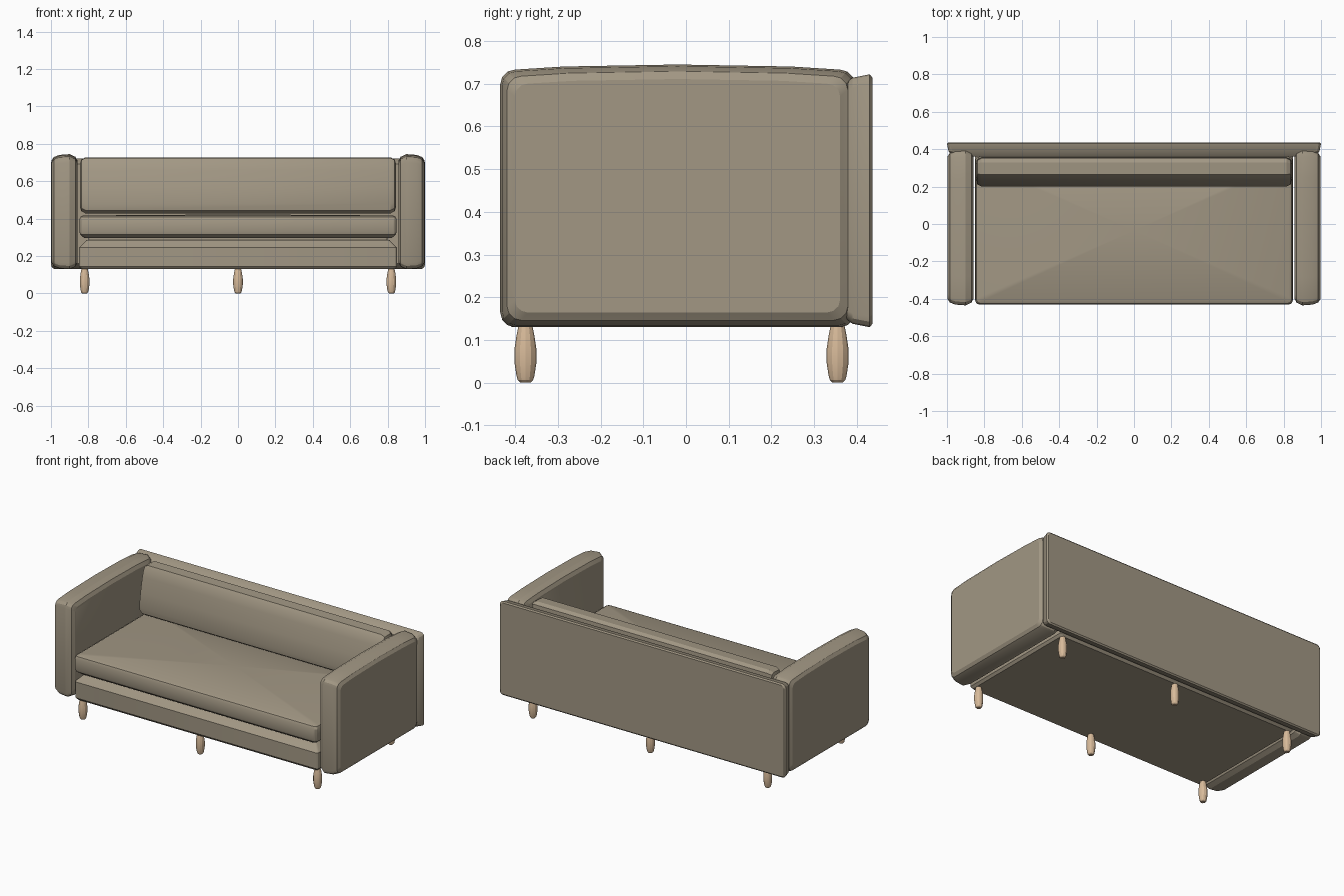
import bpy, bmesh, math
from mathutils import Vector

if "Cube" in bpy.data.objects:
    bpy.data.objects.remove(bpy.data.objects["Cube"])


def material(name, rgb):
    m = bpy.data.materials.new(name)
    m.diffuse_color = (*rgb, 1)
    m.use_nodes = True
    m.node_tree.nodes["Principled BSDF"].inputs["Base Color"].default_value = m.diffuse_color
    return m


FABRIC = material("taupe fabric", (0.36, 0.31, 0.23))
WOOD = material("pale wood", (0.68, 0.49, 0.32))


def finish(name, bm, mat, angle=25):
    bmesh.ops.recalc_face_normals(bm, faces=bm.faces[:])
    me = bpy.data.meshes.new(name)
    bm.to_mesh(me)
    bm.free()
    me.materials.append(mat)
    ob = bpy.data.objects.new(name, me)
    bpy.context.collection.objects.link(ob)
    bpy.ops.object.select_all(action='DESELECT')
    ob.select_set(True)
    bpy.context.view_layer.objects.active = ob
    bpy.ops.object.shade_smooth_by_angle(angle=math.radians(angle))
    return ob


def rounded(u0, u1, v0, v1, r, crown=0.0):
    """Rectangle outline with softened corners and an optional crowned top edge."""
    pts = []
    for cu, cv, start in ((u1 - r, v1 - r, 0), (u0 + r, v1 - r, 90),
                          (u0 + r, v0 + r, 180), (u1 - r, v0 + r, 270)):
        for k in range(4):
            a = math.radians(start + 30 * k)
            pts.append((cu + r * math.cos(a), cv + r * math.sin(a)))
        if start == 0 and crown:
            for t in (0.85, 0.5, 0.15):
                pts.append((u0 + r + (u1 - u0 - 2 * r) * t,
                            v1 + crown * (1 - (2 * t - 1) ** 2 * 0.8)))
    return pts


def loft(name, outline, rings, axis, mat=FABRIC, dome=(0.0, 0.0)):
    """Stack copies of an outline along an axis; rings are (position, inset)."""
    us, vs = zip(*outline)
    cu, cv = (min(us) + max(us)) / 2, (min(vs) + max(vs)) / 2
    hu, hv = max(us) - cu, max(vs) - cv
    place = {'X': lambda u, v, d: (d, u, v), 'Y': lambda u, v, d: (u, d, v),
             'Z': lambda u, v, d: (u, v, d)}[axis]
    bm = bmesh.new()
    loops = [[bm.verts.new(place(cu + (u - cu) * (1 - i / hu),
                                 cv + (v - cv) * (1 - i / hv), d))
              for u, v in outline] for d, i in rings]
    n = len(outline)
    for a, b in zip(loops, loops[1:]):
        for k in range(n):
            bm.faces.new((a[k], a[(k + 1) % n], b[(k + 1) % n], b[k]))
    # End caps, optionally swelling outwards at the middle
    for lp, (d, _), h in ((loops[0], rings[0], dome[0]), (loops[-1], rings[-1], dome[1])):
        if h:
            c = bm.verts.new(place(cu, cv, d + h))
            for k in range(n):
                bm.faces.new((lp[k], lp[(k + 1) % n], c))
        else:
            bm.faces.new(lp)
    return finish(name, bm, mat)


# Padded arms
arm_outline = rounded(-0.435, 0.395, 0.13, 0.733, 0.034, 0.012)
for side, s in (("left", -1), ("right", 1)):
    loft(side + "_arm", arm_outline,
         [(s * 0.858, 0.035), (s * 0.87, 0.014), (s * 0.90, 0.0),
          (s * 0.955, 0.004), (s * 0.985, 0.016), (s * 0.997, 0.034)], 'X')

# Back panel, flaring out to a crisp rear edge
loft("back_panel", rounded(-1.0, 1.0, 0.13, 0.722, 0.025),
     [(0.36, 0.03), (0.39, 0.008), (0.43, 0.0), (0.437, 0.008)], 'Y')

# Base with sloped upper edge, and recess strip under the seat
loft("base", rounded(-0.85, 0.85, -0.42, 0.38, 0.015),
     [(0.13, 0.012), (0.145, 0.0), (0.245, 0.0), (0.286, 0.04)], 'Z')
loft("seat_recess", rounded(-0.80, 0.80, -0.37, 0.35, 0.015),
     [(0.28, 0.0), (0.31, 0.0)], 'Z')

# Seat cushion
loft("seat_cushion", rounded(-0.848, 0.848, -0.43, 0.36, 0.02),
     [(0.297, 0.025), (0.315, 0.004), (0.33, 0.0), (0.395, 0.0),
      (0.41, 0.006), (0.417, 0.02)], 'Z', dome=(0.0, 0.006))

# Leaning back cushion
profile = [(0.23, 0.428), (0.205, 0.445), (0.20, 0.48), (0.215, 0.57), (0.235, 0.66),
           (0.25, 0.705), (0.265, 0.725), (0.33, 0.728), (0.352, 0.715),
           (0.357, 0.66), (0.357, 0.45), (0.34, 0.428)]
loft("back_cushion", profile,
     [(-0.845, 0.035), (-0.838, 0.012), (-0.815, 0.0),
      (0.815, 0.0), (0.838, 0.012), (0.845, 0.035)], 'X')

# Turned legs
leg = [(0.0, 0.012), (0.006, 0.018), (0.016, 0.021), (0.045, 0.0255),
       (0.08, 0.0255), (0.11, 0.021), (0.135, 0.016)]
for row, y in (("front", -0.376), ("rear", 0.355)):
    for col, x in (("left", -0.82), ("middle", 0.0), ("right", 0.82)):
        ring = [(x + 0.026 * math.cos(k * math.pi / 6),
                 y + 0.026 * math.sin(k * math.pi / 6)) for k in range(12)]
        loft(f"{row}_{col}_leg", ring, [(z, 0.026 - r) for z, r in leg], 'Z', WOOD)
